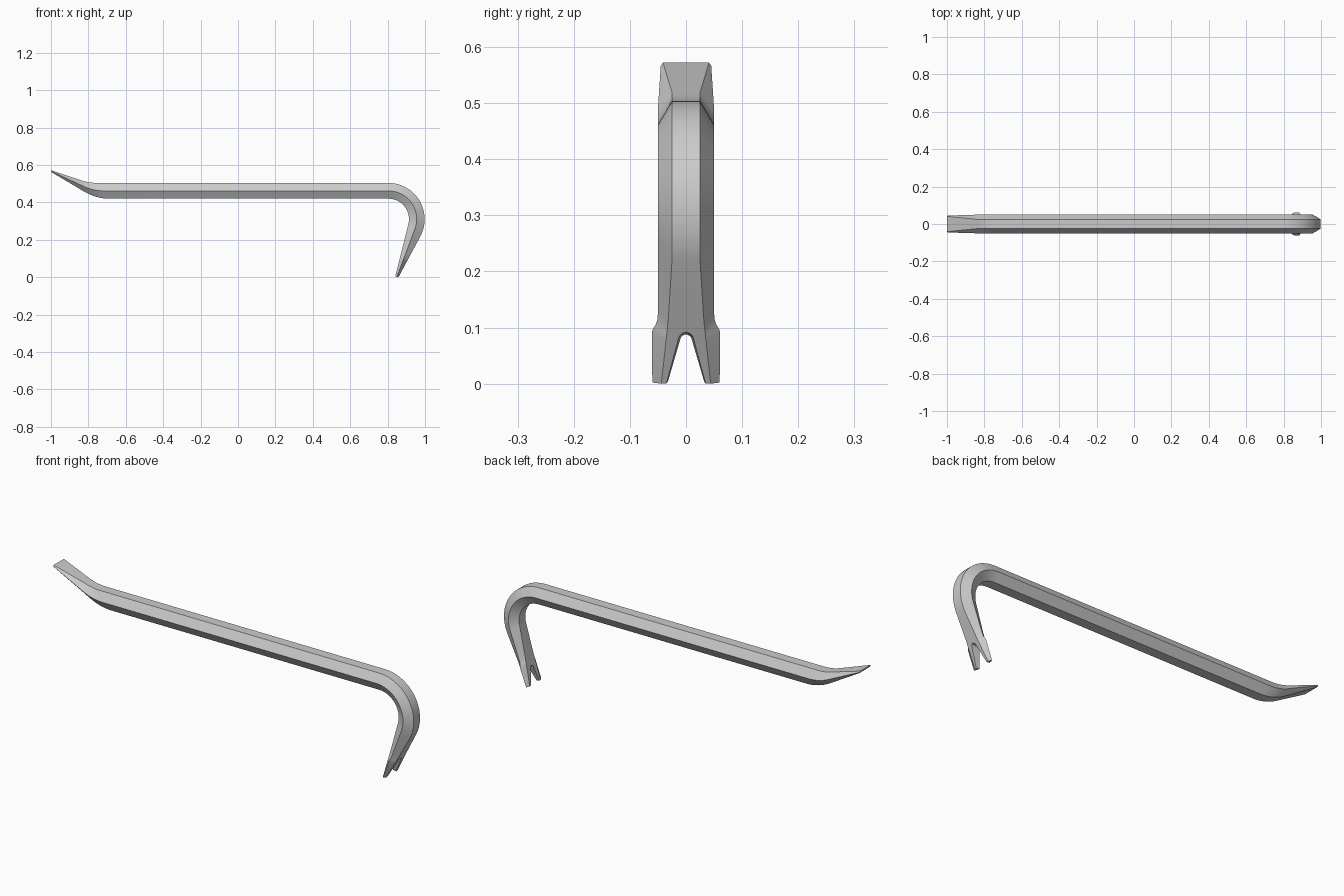
import bpy, bmesh
from math import sin, cos, pi, radians
from mathutils import Vector

if "Cube" in bpy.data.objects:
    bpy.data.objects.remove(bpy.data.objects["Cube"])

V = Vector


def bez(a, b, c, t):
    return V(a) * (1 - t) ** 2 + V(b) * 2 * t * (1 - t) + V(c) * t * t


def arc(r, deg):
    a = radians(deg)
    return V((0.804 + r * cos(a), 0.31 + r * sin(a)))


def activate(ob):
    bpy.ops.object.select_all(action='DESELECT')
    ob.select_set(True)
    bpy.context.view_layer.objects.active = ob


def loft(name, rings):
    bm = bmesh.new()
    loops = [[bm.verts.new(p) for p in ring] for ring in rings]
    n = len(loops[0])
    for a, b in zip(loops, loops[1:]):
        for i in range(n):
            j = (i + 1) % n
            bm.faces.new((a[i], a[j], b[j], b[i]))
    bm.faces.new(loops[0][::-1])
    bm.faces.new(loops[-1])
    bmesh.ops.recalc_face_normals(bm, faces=bm.faces)
    me = bpy.data.meshes.new(name)
    bm.to_mesh(me)
    bm.free()
    ob = bpy.data.objects.new(name, me)
    bpy.context.collection.objects.link(ob)
    return ob


# Stations: outer point, inner point (x, z), half width, half width of the flats
stations = [(V((-1, 0.572)), V((-0.996, 0.561)), 0.045, 0.041)]

# Chisel end: flats narrow back to the regular hexagon, then bend into the shaft
N = 8
for i in range(N + 1):
    t = i / N
    stations.append((bez((-0.84, 0.519), (-0.80, 0.504), (-0.75, 0.504), t),
                     bez((-0.83, 0.462), (-0.76, 0.42), (-0.69, 0.42), t),
                     0.05, 0.025))

# Hook bend
N = 18
for i in range(N + 1):
    t = i / N
    stations.append((arc(0.194, 90 - 118 * t), arc(0.11, 90 - 104 * t), 0.05, 0.025))

# Claw: tapers to a thin edge and flares sideways near the end
o0, i0 = stations[-1][:2]
o1, i1 = V((0.858, 0)), V((0.841, 0.004))
for t, hw in ((0.25, 0.05), (0.5, 0.05), (0.55, 0.051), (0.585, 0.054),
              (0.61, 0.058), (0.64, 0.061), (1, 0.06)):
    flat = 0.025 + 0.007 * min(t, 0.5) / 0.5 + 0.012 * max(t - 0.5, 0) / 0.5
    stations.append((o0.lerp(o1, t), i0.lerp(i1, t), hw, flat))

# Hexagonal bar swept through the stations
rings = []
for o, n, hw, f in stations:
    m = (o + n) / 2
    rings.append([(p.x, y, p.y) for p, y in
                  ((o, -f), (o, f), (m, hw), (n, f), (n, -f), (m, -hw))])
bar = loft("crowbar", rings)


# Tapered nail notch with a rounded top
def notch(x, d):
    r = 0.009 + d
    pts = [(x, 0.040 + d, -0.02)]
    for k in range(11):
        a = pi * (0.06 + 0.88 * k / 10)
        pts.append((x, r * cos(a), 0.077 + r * sin(a)))
    pts.append((x, -0.040 - d, -0.02))
    return pts


cutter = loft("notch_cutter", [notch(0.77, -0.006), notch(0.99, 0.012)])
cutter.hide_render = True
mod = bar.modifiers.new("notch", 'BOOLEAN')
mod.operation = 'DIFFERENCE'
mod.solver = 'EXACT'
mod.object = cutter
activate(bar)
bpy.ops.object.modifier_apply(modifier=mod.name)
bpy.data.objects.remove(cutter, do_unlink=True)

activate(bar)
bpy.ops.object.shade_smooth_by_angle(angle=radians(25))
